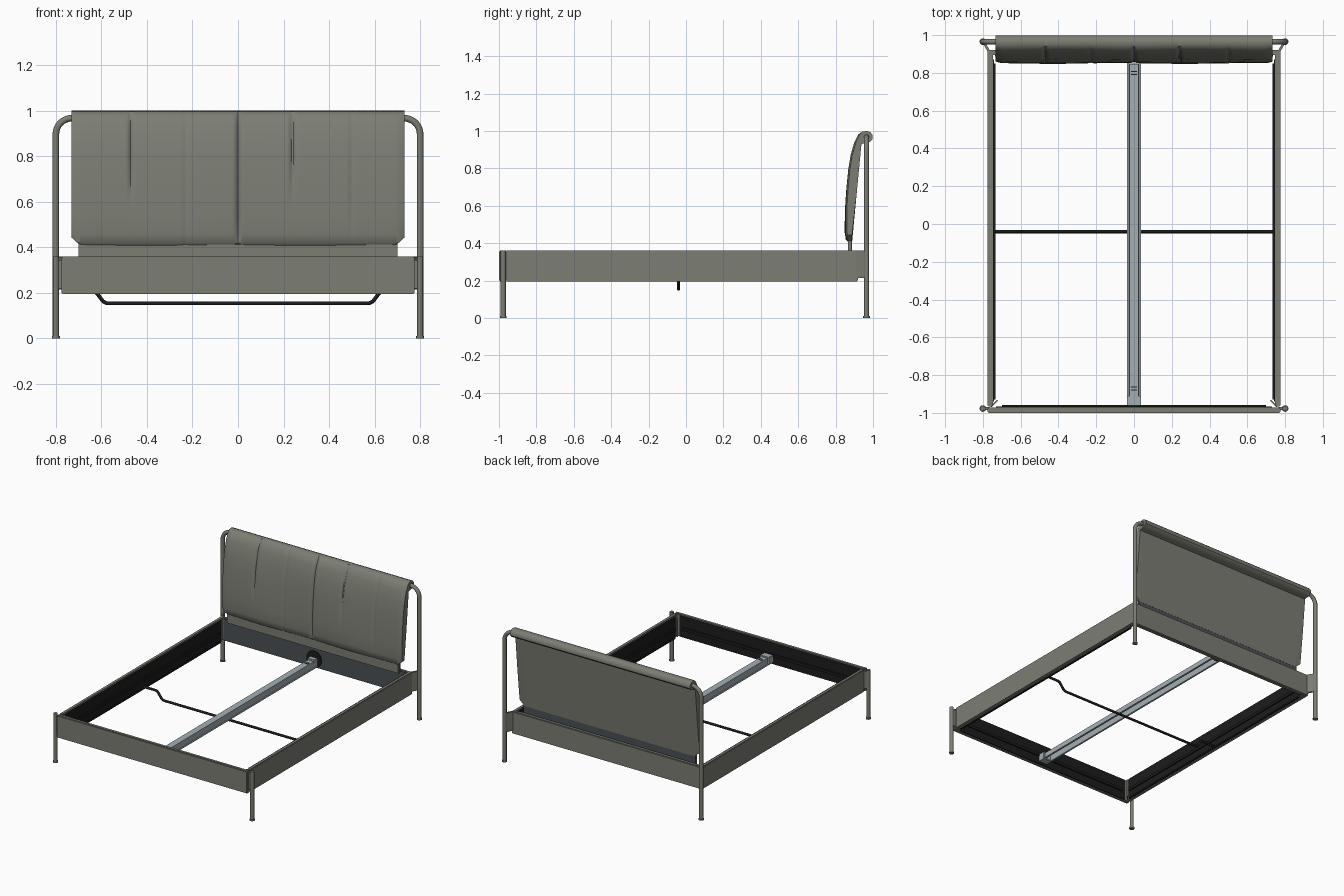
import bpy
import bmesh
import math
from mathutils import Vector, Matrix

default_cube = bpy.data.objects.get("Cube")
if default_cube:
    bpy.data.objects.remove(default_cube, do_unlink=True)


def make_material(name, red, green, blue):
    material = bpy.data.materials.new(name)
    material.use_nodes = True
    colour = (red, green, blue, 1)
    material.diffuse_color = colour
    material.node_tree.nodes["Principled BSDF"].inputs["Base Color"].default_value = colour
    return material


olive = make_material("olive grey", 0.2, 0.205, 0.17)
slate = make_material("dark slate", 0.07, 0.082, 0.088)
black = make_material("soft black", 0.012, 0.012, 0.012)
steel = make_material("pale steel", 0.37, 0.43, 0.46)


def add_object(name, mesh, *materials, smooth=False):
    thing = bpy.data.objects.new(name, mesh)
    bpy.context.scene.collection.objects.link(thing)
    mesh.materials.clear()
    for material in materials:
        mesh.materials.append(material)
    if smooth:
        bpy.ops.object.select_all(action="DESELECT")
        thing.select_set(True)
        bpy.context.view_layer.objects.active = thing
        bpy.ops.object.shade_smooth_by_angle(angle=math.radians(40))
    return thing


def mesh_from(bm, name):
    bmesh.ops.recalc_face_normals(bm, faces=bm.faces)
    mesh = bpy.data.meshes.new(name)
    bm.to_mesh(mesh)
    bm.free()
    return mesh


def box(name, low, high, material, bevel=0, turn=0):
    """Box between two corners, turned about its own vertical axis."""
    low, high = Vector(low), Vector(high)
    bm = bmesh.new()
    bmesh.ops.create_cube(bm, size=1)
    bmesh.ops.scale(bm, vec=high - low, verts=bm.verts)
    if bevel:
        bmesh.ops.bevel(bm, geom=bm.edges[:], offset=bevel, segments=2, affect="EDGES")
    bmesh.ops.rotate(bm, matrix=Matrix.Rotation(turn, 3, "Z"), verts=bm.verts)
    bmesh.ops.translate(bm, vec=(low + high) / 2, verts=bm.verts)
    return add_object(name, mesh_from(bm, name), material, smooth=bool(bevel))


def cylinder(name, centre, radius, depth, material, axis="Z"):
    bm = bmesh.new()
    bmesh.ops.create_cone(bm, cap_ends=True, segments=24, radius1=radius, radius2=radius, depth=depth)
    if axis == "Y":
        bmesh.ops.rotate(bm, matrix=Matrix.Rotation(math.pi / 2, 3, "X"), verts=bm.verts)
    bmesh.ops.translate(bm, vec=centre, verts=bm.verts)
    return add_object(name, mesh_from(bm, name), material, smooth=True)


def tube(name, points, radius, material):
    """Round tube along a path, stored as a mesh."""
    curve = bpy.data.curves.new(name, "CURVE")
    curve.dimensions = "3D"
    curve.bevel_depth = radius
    curve.bevel_resolution = 3
    curve.use_fill_caps = True
    spline = curve.splines.new("POLY")
    spline.points.add(len(points) - 1)
    for knot, point in zip(spline.points, points):
        knot.co = (*point, 1)
    helper = bpy.data.objects.new(name + " path", curve)
    bpy.context.scene.collection.objects.link(helper)
    graph = bpy.context.evaluated_depsgraph_get()
    mesh = bpy.data.meshes.new_from_object(helper.evaluated_get(graph))
    bpy.data.objects.remove(helper, do_unlink=True)
    return add_object(name, mesh, material, smooth=True)


def loft(name, rings, *materials, rule=None, smooth=False):
    """Skin closed rings of equal length and cap both ends."""
    bm = bmesh.new()
    rows = [[bm.verts.new(point) for point in ring] for ring in rings]
    count = len(rows[0])
    for first, second in zip(rows, rows[1:]):
        for i in range(count):
            j = (i + 1) % count
            face = bm.faces.new((first[i], first[j], second[j], second[i]))
            face.material_index = rule(i) if rule else 0
    bm.faces.new(rows[0])
    bm.faces.new(rows[-1])
    return add_object(name, mesh_from(bm, name), *materials, smooth=smooth)


BOTTOM, TOP = 0.195, 0.36
LEG_X, FRONT_Y, BACK_Y = 0.8, -0.977, 0.965

# Side rails, legs and corner fittings, mirrored left and right
for side, label in ((1, "left"), (-1, "right")):
    def sided_box(name, inner, outer, y_low, y_high, z_low, z_high, material, bevel=0, turn=0):
        xs = sorted((side * inner, side * outer))
        box(label + "_" + name, (xs[0], y_low, z_low), (xs[1], y_high, z_high),
            material, bevel, turn * side)

    sided_box("side_rail", 0.747, 0.776, -0.965, 0.915, BOTTOM, TOP, olive, 0.005)
    sided_box("rail_lining", 0.742, 0.748, -0.94, 0.87, BOTTOM + 0.004, TOP - 0.006, black)
    sided_box("rail_ledge", 0.733, 0.744, -0.93, 0.85, 0.255, 0.275, black)
    sided_box("rail_lower_lip", 0.735, 0.747, -0.93, 0.85, BOTTOM, BOTTOM + 0.01, black)
    sided_box("back_corner_plate", 0.773, 0.786, 0.9, 0.968, 0.215, TOP, olive, 0.004, -0.5)
    sided_box("front_corner_plate", 0.736, 0.744, -0.975, -0.925, 0.21, 0.34, olive, 0, 0.78)
    sided_box("front_leg_mount", 0.765, 0.795, FRONT_Y - 0.007, FRONT_Y + 0.007, 0.22, 0.345, olive)
    cylinder(label + "_front_leg", (side * LEG_X, FRONT_Y, TOP / 2), 0.0135, TOP, olive)
    for place, y in (("front", FRONT_Y), ("back", BACK_Y)):
        cylinder(label + "_" + place + "_foot", (side * LEG_X, y, 0.005), 0.0175, 0.01, olive)

# Front and back rails
box("front_rail", (-0.776, -1, BOTTOM), (0.776, -0.972, TOP), olive, 0.005)
box("front_rail_lining", (-0.73, -0.974, BOTTOM + 0.004), (0.73, -0.967, TOP - 0.006), black)
box("front_rail_ledge", (-0.7, -0.968, 0.255), (0.7, -0.958, 0.275), black)
box("back_rail", (-0.775, 0.895, BOTTOM), (0.775, 0.92, TOP), olive, 0.005)
box("back_rail_lining", (-0.735, 0.888, BOTTOM + 0.004), (0.735, 0.896, TOP - 0.004), slate)

# Bent tube that forms the back legs and the headboard top
BEND, TUBE_TOP = 0.07, 0.967
half = [(LEG_X, BACK_Y, 0)]
for step in range(9):
    angle = math.pi / 2 * step / 8
    half.append((LEG_X - BEND * (1 - math.cos(angle)), BACK_Y, TUBE_TOP - BEND * (1 - math.sin(angle))))
mirrored = [(-x, y, z) for x, y, z in reversed(half)]
tube("headboard_tube", half + mirrored, 0.0145, olive)

# Fabric cushion: (y, z) outline, front face first, over the roll, down the back
front_outline = [(0.87, 0.405), (0.856, 0.42), (0.85, 0.46), (0.851, 0.54), (0.854, 0.62), (0.86, 0.7),
                 (0.869, 0.79), (0.882, 0.87), (0.902, 0.94), (0.922, 0.98)]
roll_outline = [(0.942, 0.996), (0.965, 1.0), (0.985, 0.994), (0.998, 0.977), (0.998, 0.957),
                (0.984, 0.942), (0.96, 0.936)]
back_outline = [(0.938, 0.93), (0.912, 0.66), (0.888, 0.405)]
outline = front_outline + roll_outline + back_outline
creases = [(-0.47, 0.66, 0.012), (-0.23, 0.4, 0.004), (0, 0.43, 0.014),
           (0.24, 0.62, 0.012), (0.5, 0.5, 0.006)]


def cushion_ring(x):
    ring = []
    edge = max(0, abs(x) - 0.69)
    for index, (y, z) in enumerate(outline):
        if index < len(front_outline):
            for crease, start, depth in creases:
                if z > start:
                    y += depth * math.exp(-((x - crease) / 0.009) ** 2)
            y += 0.002 * math.sin(9 * x + 5 * z) + edge ** 2 * 5
        z = max(z, 0.405 + edge * 0.9 + z * 0.002)
        ring.append((x, y, z))
    return ring


WIDTH, STEPS = 0.732, 180
back_start = len(front_outline) + len(roll_outline) - 1
loft("headboard_cushion", [cushion_ring(WIDTH * (2 * i / STEPS - 1)) for i in range(STEPS + 1)],
     olive, slate, smooth=True,
     rule=lambda i: int(back_start <= i < len(outline) - 1))

# Lower hem of the headboard
box("headboard_hem", (-0.7, 0.866, 0.345), (0.7, 0.882, 0.42), olive, 0.004)
box("headboard_hem_back", (-0.7, 0.882, 0.35), (0.7, 0.887, 0.42), slate)

# Centre beam: channel open underneath with turned-out lips
right_side = [(0.036, 0.215), (0.036, 0.219), (0.027, 0.219), (0.024, 0.262)]
inner_side = [(0.02, 0.258), (0.023, 0.215)]
section = right_side + [(-x, z) for x, z in reversed(right_side)]
section += [(-x, z) for x, z in reversed(inner_side)] + inner_side
loft("centre_beam", [[(x, y, z) for x, z in section] for y in (-0.96, 0.885)], steel)

# Beam end fittings
cylinder("beam_back_socket", (0, 0.884, 0.26), 0.06, 0.009, black, "Y")
box("beam_back_bracket", (-0.03, 0.845, 0.22), (0.03, 0.882, 0.275), steel, 0.003)
box("beam_front_bracket", (-0.036, -0.966, 0.215), (0.036, -0.91, 0.27), steel, 0.003)
for label, y in (("front", -0.87), ("back", 0.8)):
    for shift in (-0.008, 0.008):
        box("beam_slot_" + label, (-0.015, y + shift - 0.003, 0.26), (0.015, y + shift + 0.003, 0.264), black)

# Dropped cross bar under the beam
bar_half = [(0.745, 0.212), (0.64, 0.212), (0.625, 0.205), (0.592, 0.162), (0.575, 0.154)]
bar = bar_half + [(-x, z) for x, z in reversed(bar_half)]
tube("cross_bar", [(x, -0.04, z) for x, z in bar], 0.009, black)
